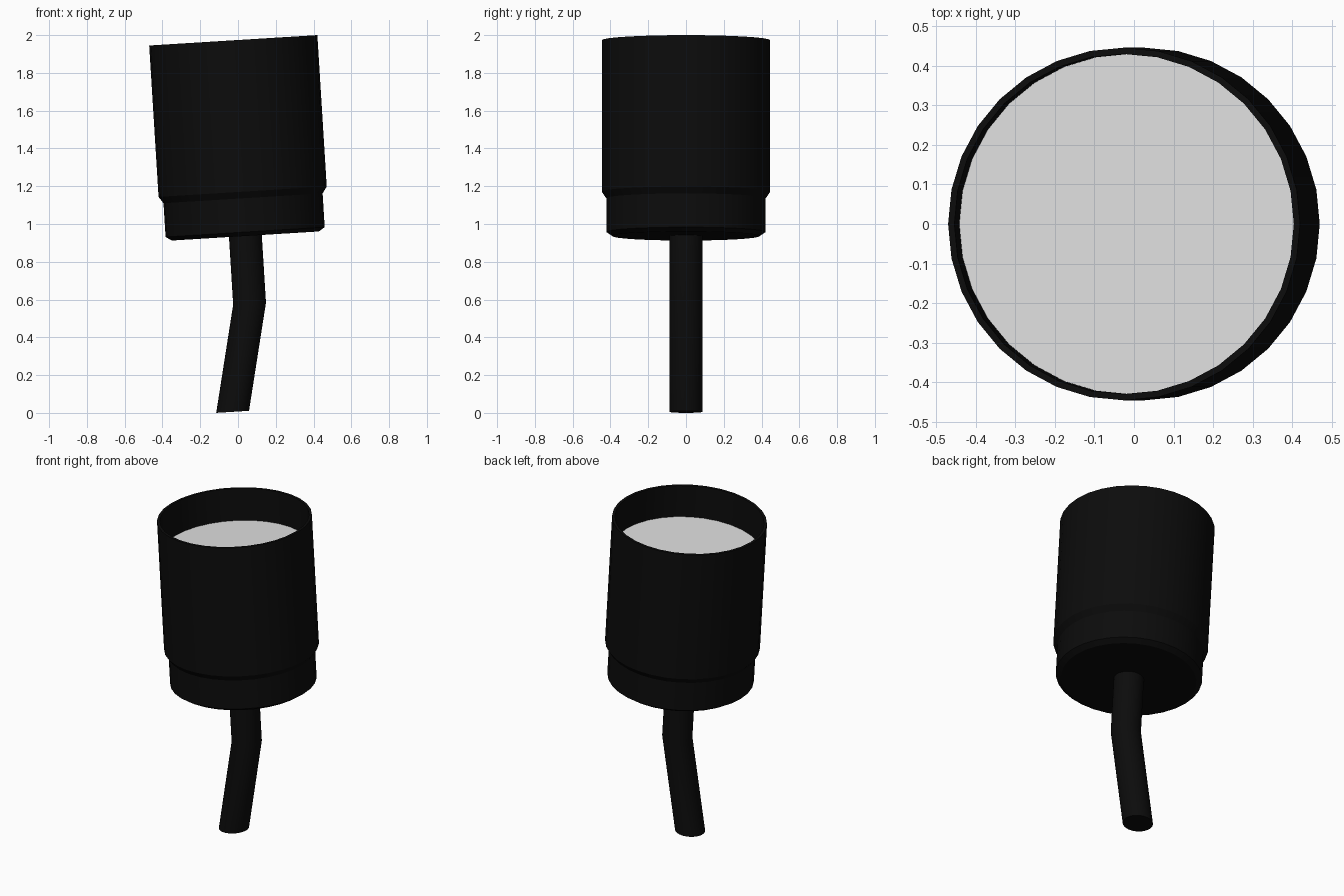
import bpy, math
from mathutils import Matrix, Vector

if "Cube" in bpy.data.objects:
    bpy.data.objects.remove(bpy.data.objects["Cube"])

TILT = math.radians(-3.54)
AXIS_TOP = Vector((-0.025, 0, 1.9725))
POSE = Matrix.Translation(AXIS_TOP) @ Matrix.Rotation(TILT, 4, 'Y')


def material(name, v):
    m = bpy.data.materials.new(name)
    m.diffuse_color = (v, v, v, 1)
    m.use_nodes = True
    m.node_tree.nodes["Principled BSDF"].inputs["Base Color"].default_value = m.diffuse_color
    return m


black = material("matte_black", 0.0035)
pale = material("pale_grey", 0.75)


def loft(name, rings, sides, mat, cap_start=False, cap_end=False):
    """Skin circular rings given as (radius, x offset, height) in the tilted frame."""
    verts, faces = [], []
    for r, x, z in rings:
        for i in range(sides):
            a = 2 * math.pi * i / sides
            verts.append(POSE @ Vector((x + r * math.cos(a), r * math.sin(a), z)))
    for k in range(len(rings) - 1):
        for i in range(sides):
            j = (i + 1) % sides
            b, t = k * sides, (k + 1) * sides
            faces.append((b + i, b + j, t + j, t + i))
    if cap_start:
        faces.append(tuple(reversed(range(sides))))
    if cap_end:
        n = (len(rings) - 1) * sides
        faces.append(tuple(range(n, n + sides)))
    me = bpy.data.meshes.new(name)
    me.from_pydata(verts, [], faces)
    me.materials.append(mat)
    ob = bpy.data.objects.new(name, me)
    bpy.context.collection.objects.link(ob)
    bpy.ops.object.select_all(action='DESELECT')
    ob.select_set(True)
    bpy.context.view_layer.objects.active = ob
    bpy.ops.object.shade_smooth_by_angle(angle=math.radians(25))
    return ob


# Housing: chamfered base, stepped collar, wide barrel, thin rim, inner wall
loft("housing", [(0.39, 0, -1.038), (0.422, 0, -1.017), (0.422, 0, -0.838),
                 (0.446, 0, -0.803), (0.446, 0, 0), (0.43, 0, 0), (0.43, 0, -0.2)],
     32, black, cap_start=True)

# Recessed lens disc
loft("lens_disc", [(0.43, 0, -0.205), (0.43, 0, -0.2)], 32, pale, True, True)

# Bent stem: slanted lower part, straight upper part
loft("stem", [(0.087, -0.125, -1.963), (0.087, 0, -1.397), (0.087, 0, -1.03)],
     32, black, True, True)
